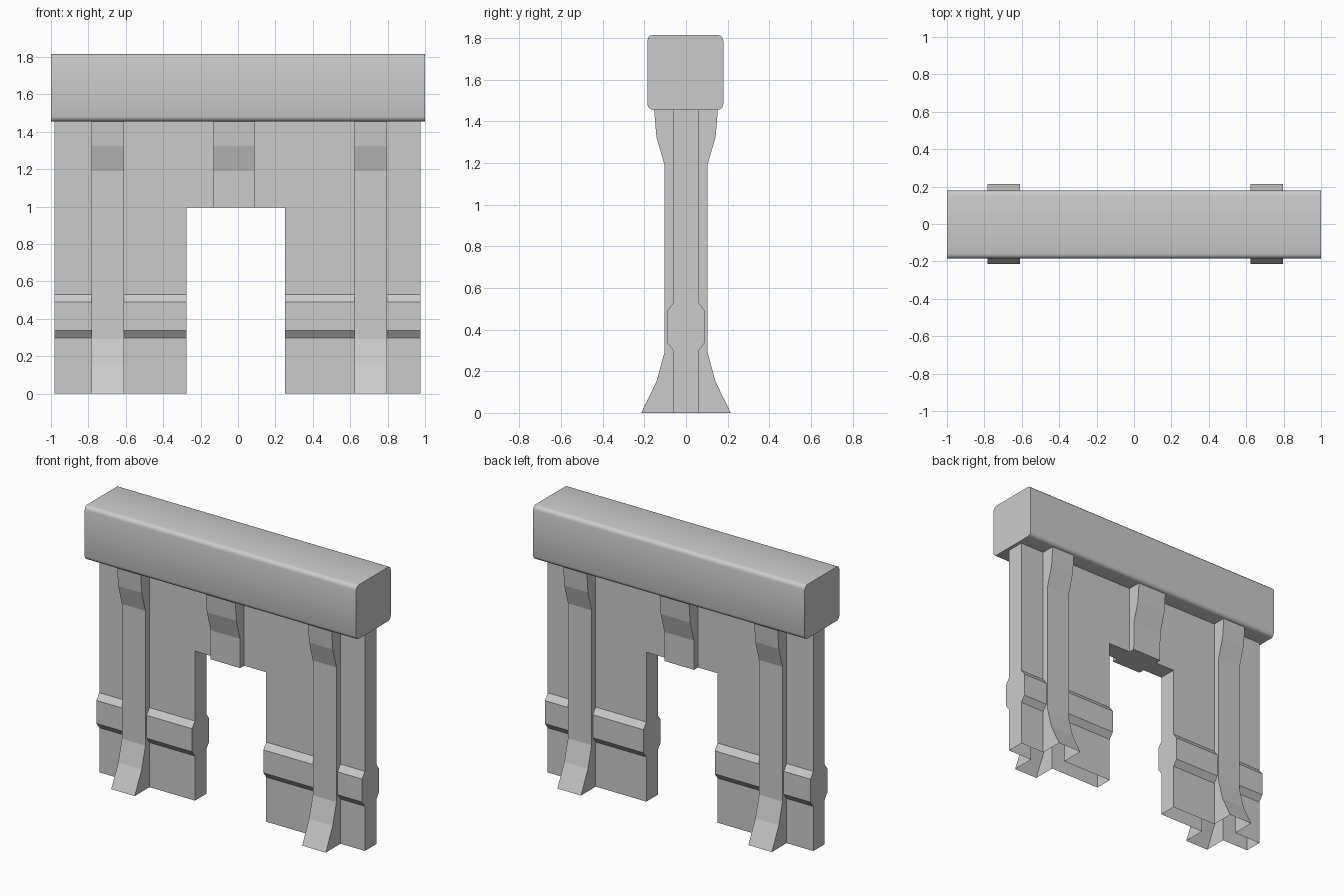
import bpy, bmesh

if "Cube" in bpy.data.objects:
    bpy.data.objects.remove(bpy.data.objects["Cube"])


def extrude_x(name, half, x0, x1):
    """Solid along x from a front/back-symmetric profile of (half depth, z) points."""
    ring = [(-y, z) for y, z in half] + [(y, z) for y, z in reversed(half)]
    bm = bmesh.new()
    a = [bm.verts.new((x0, y, z)) for y, z in ring]
    b = [bm.verts.new((x1, y, z)) for y, z in ring]
    n = len(ring)
    bm.faces.new(a)
    bm.faces.new(b[::-1])
    for i in range(n):
        j = (i + 1) % n
        bm.faces.new((a[j], a[i], b[i], b[j]))
    bmesh.ops.recalc_face_normals(bm, faces=bm.faces)
    me = bpy.data.meshes.new(name)
    bm.to_mesh(me)
    bm.free()
    ob = bpy.data.objects.new(name, me)
    bpy.context.collection.objects.link(ob)
    return ob


def combine(target, tool, operation):
    """Apply a boolean and discard the tool object."""
    mod = target.modifiers.new(operation.title(), 'BOOLEAN')
    mod.operation = operation
    mod.solver = 'EXACT'
    mod.object = tool
    bpy.context.view_layer.objects.active = target
    bpy.ops.object.modifier_apply(modifier=mod.name)
    bpy.data.objects.remove(tool)


TOP = 1.455
DOOR = 0.995

# Wall with a raised band near the base
wall = extrude_x("gate_wall", [(0.06, 0), (0.06, 0.297), (0.09, 0.337), (0.09, 0.49),
                               (0.06, 0.53), (0.06, TOP)], -0.98, 0.977)

# Doorway opening
combine(wall, extrude_x("door_cutter", [(0.5, -0.2), (0.5, DOOR)], -0.275, 0.25), 'DIFFERENCE')

# Flared buttresses and the bracket over the doorway
flare = [(0.103, 1.19), (0.142, 1.325), (0.153, TOP)]
foot = [(0.215, 0), (0.142, 0.15), (0.103, 0.293)]
for name, x0, x1, base in (("left_buttress", -0.783, -0.61, foot),
                           ("right_buttress", 0.623, 0.797, foot),
                           ("door_bracket", -0.13, 0.087, [(0.101, DOOR)])):
    combine(wall, extrude_x(name, base + flare, x0, x1), 'UNION')

# Open underside, and no hidden faces beneath the lintel
bm = bmesh.new()
bm.from_mesh(wall.data)
hidden = [f for f in bm.faces
          if all(v.co.z < 1e-4 for v in f.verts) or all(v.co.z > TOP - 1e-4 for v in f.verts)]
bmesh.ops.delete(bm, geom=hidden, context='FACES')
bm.to_mesh(wall.data)
bm.free()

# Lintel beam with rounded long edges
lintel = extrude_x("lintel", [(0.182, TOP), (0.182, 1.815)], -1, 1)
lintel.location.y = -0.003
bm = bmesh.new()
bm.from_mesh(lintel.data)
long_edges = [e for e in bm.edges if abs(e.verts[0].co.x - e.verts[1].co.x) > 1]
bmesh.ops.bevel(bm, geom=long_edges, offset=0.027, segments=3, profile=0.5, affect='EDGES')
bm.to_mesh(lintel.data)
bm.free()
bpy.ops.object.select_all(action='DESELECT')
lintel.select_set(True)
bpy.context.view_layer.objects.active = lintel
bpy.ops.object.shade_smooth_by_angle(angle=0.7)
